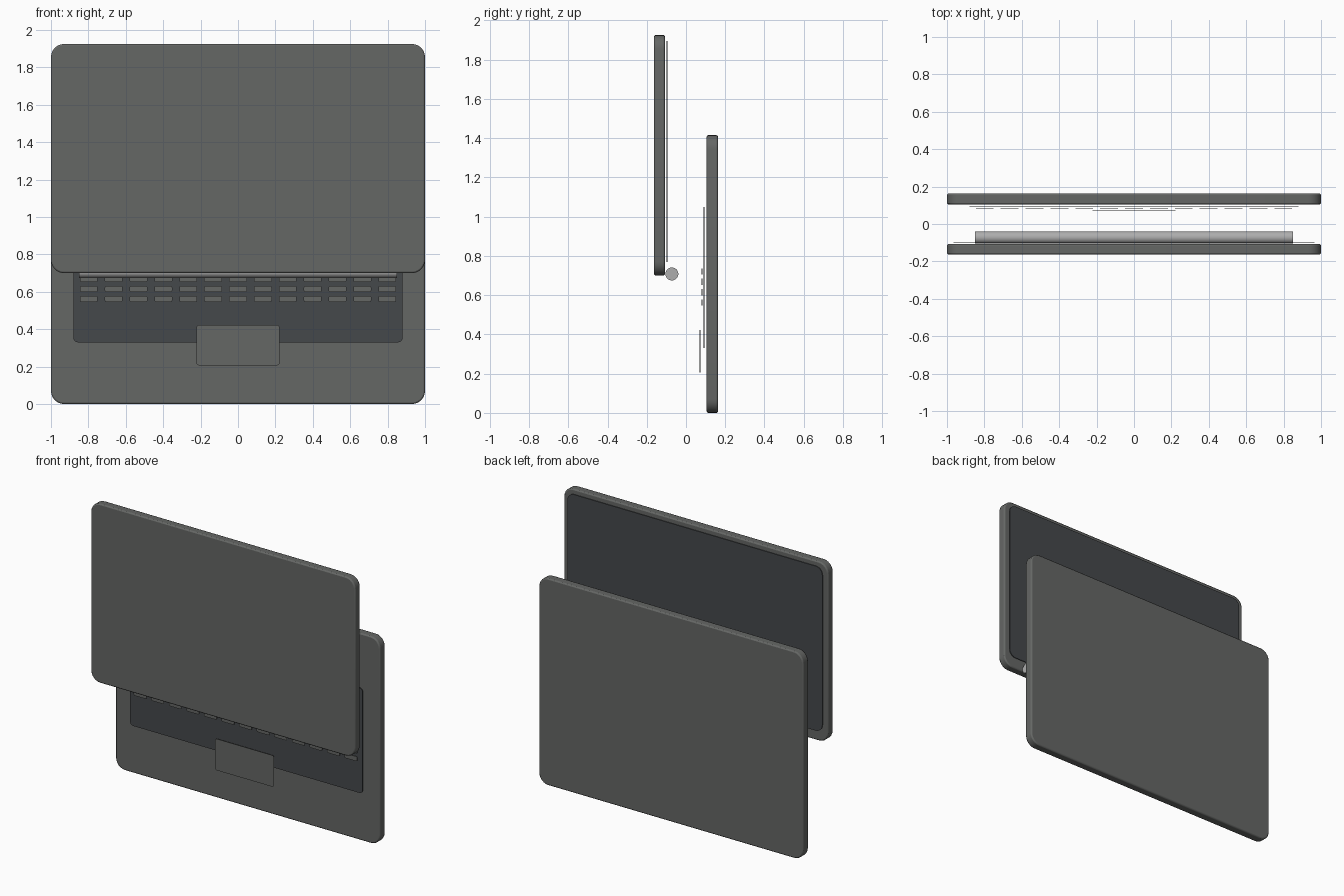
import bpy, bmesh, math

if "Cube" in bpy.data.objects:
    bpy.data.objects.remove(bpy.data.objects["Cube"])


def material(name, r, g, b):
    m = bpy.data.materials.new(name)
    m.diffuse_color = (r, g, b, 1)
    m.use_nodes = True
    m.node_tree.nodes["Principled BSDF"].inputs["Base Color"].default_value = m.diffuse_color
    return m


body = material("body_grey", 0.13, 0.135, 0.13)
dark = material("dark_panel", 0.06, 0.065, 0.07)
metal = material("hinge_metal", 0.42, 0.42, 0.42)


def plate(name, x, z, y, radius, mat, bevel=0, segs=6):
    """Upright rounded rectangle: x, z and y are (min, max) ranges."""
    bm = bmesh.new()
    pts = []
    for i, (cx, cz) in enumerate([(x[1] - radius, z[1] - radius), (x[0] + radius, z[1] - radius),
                                  (x[0] + radius, z[0] + radius), (x[1] - radius, z[0] + radius)]):
        for k in range(segs + 1):
            a = math.pi / 2 * (i + k / segs)
            pts.append((cx + radius * math.cos(a), y[0], cz + radius * math.sin(a)))
    face = bm.faces.new([bm.verts.new(p) for p in pts])
    ext = bmesh.ops.extrude_face_region(bm, geom=[face], use_keep_orig=True)
    verts = [g for g in ext["geom"] if isinstance(g, bmesh.types.BMVert)]
    bmesh.ops.translate(bm, verts=verts, vec=(0, y[1] - y[0], 0))
    bmesh.ops.recalc_face_normals(bm, faces=bm.faces)
    me = bpy.data.meshes.new(name)
    bm.to_mesh(me)
    bm.free()
    ob = bpy.data.objects.new(name, me)
    bpy.context.collection.objects.link(ob)
    me.materials.append(mat)
    if bevel:
        mod = ob.modifiers.new("edge_round", 'BEVEL')
        mod.width, mod.segments = bevel, 2
        mod.limit_method, mod.angle_limit = 'ANGLE', math.radians(40)
    smooth(ob)
    return ob


def smooth(ob):
    bpy.ops.object.select_all(action='DESELECT')
    ob.select_set(True)
    bpy.context.view_layer.objects.active = ob
    bpy.ops.object.shade_smooth_by_angle(angle=math.radians(35))


# Lid with the screen on its inner side
plate("lid", (-1, 1), (0.70, 1.925), (-0.163, -0.107), 0.07, body, 0.008)
plate("screen", (-0.965, 0.965), (0.77, 1.895), (-0.1, -0.095), 0.05, dark)

# Base with keyboard panel and trackpad floating in front
plate("base", (-1, 1), (0, 1.415), (0.105, 0.163), 0.07, body, 0.008)
plate("keyboard_panel", (-0.88, 0.88), (0.33, 1.05), (0.09, 0.094), 0.025, dark)
plate("trackpad", (-0.223, 0.223), (0.207, 0.422), (0.07, 0.073), 0.015, body)

# Keys: four rows of thirteen
for row in range(4):
    for col in range(13):
        kx, kz = (col - 6) * 0.133, 0.562 + row * 0.053
        plate(f"key_{row}_{col}", (kx - 0.048, kx + 0.048), (kz - 0.016, kz + 0.016),
              (0.08, 0.083), 0.009, body, segs=3)

# Hinge barrel
bpy.ops.mesh.primitive_cylinder_add(vertices=32, radius=0.033, depth=1.7,
                                    location=(0, -0.072, 0.708), rotation=(0, math.pi / 2, 0))
hinge = bpy.context.object
hinge.name = "hinge"
hinge.data.materials.append(metal)
smooth(hinge)
